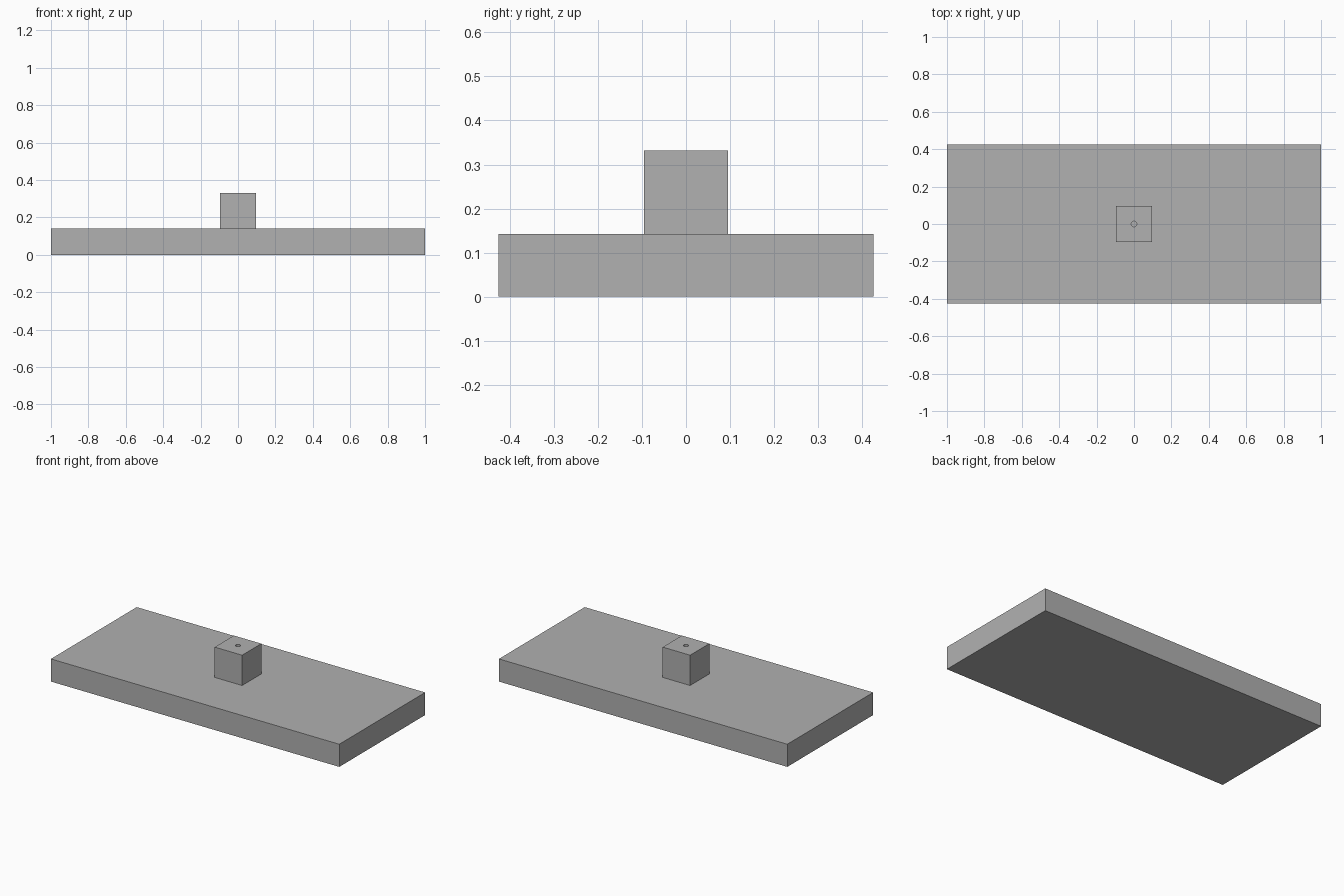
import bpy
import math

cube = bpy.data.objects.get("Cube")
if cube:
    bpy.data.objects.remove(cube, do_unlink=True)

PLATE_H = 0.142
BLOCK = 0.19
HOLE_R = 0.015

# Single grey material
grey = bpy.data.materials.new("plain grey")
grey.use_nodes = True
colour = (0.44, 0.44, 0.44, 1)
grey.diffuse_color = colour
grey.node_tree.nodes["Principled BSDF"].inputs["Base Color"].default_value = colour


def box(name, size, bottom):
    """Add a centred box resting at the given height."""
    bpy.ops.mesh.primitive_cube_add(size=1, location=(0, 0, bottom + size[2] / 2))
    obj = bpy.context.object
    obj.name = name
    obj.scale = size
    bpy.ops.object.transform_apply(location=False, rotation=False, scale=True)
    obj.data.materials.append(grey)
    return obj


# Base plate
box("base_plate", (2, 0.85, PLATE_H), 0)

# Centre block
block = box("centre_block", (BLOCK, BLOCK, BLOCK), PLATE_H)

# Small round hole down through the block
bpy.ops.mesh.primitive_cylinder_add(
    vertices=32, radius=HOLE_R, depth=BLOCK * 1.2,
    location=(0, 0, PLATE_H + BLOCK / 2))
cutter = bpy.context.object
cutter.name = "hole_cutter"
cutter.hide_render = True
cutter.data.materials.append(grey)

bore = block.modifiers.new("pin_hole", "BOOLEAN")
bore.operation = "DIFFERENCE"
bore.solver = "EXACT"
bore.object = cutter

bpy.ops.object.select_all(action="DESELECT")
block.select_set(True)
bpy.context.view_layer.objects.active = block
bpy.ops.object.modifier_apply(modifier=bore.name)
bpy.data.objects.remove(cutter, do_unlink=True)
bpy.ops.object.shade_smooth_by_angle(angle=math.radians(30))
